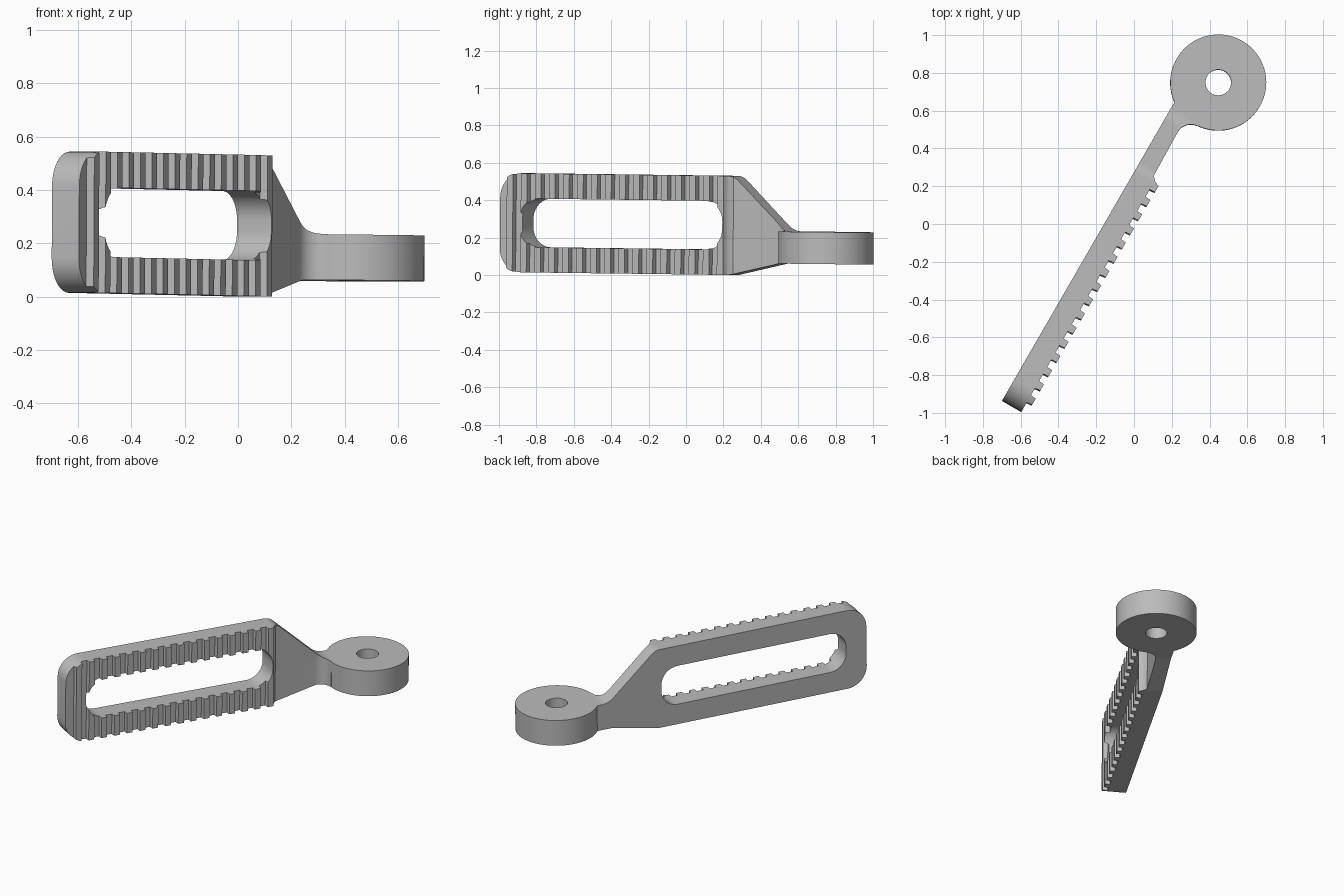
import bpy
import bmesh
from math import radians, cos, sin, tan, atan2
from mathutils import Matrix, Vector

old = bpy.data.objects.get("Cube")
if old:
    bpy.data.objects.remove(old)

# Single grey material
grey = bpy.data.materials.new("plain_grey")
grey.use_nodes = True
colour = (0.5, 0.5, 0.5, 1)
grey.diffuse_color = colour
grey.node_tree.nodes["Principled BSDF"].inputs["Base Color"].default_value = colour


def rounded(corners, steps=10):
    """Replace each (x, y, radius) corner with a tangent arc."""
    out = []
    for i, (x, y, r) in enumerate(corners):
        p = Vector((x, y))
        a = (Vector(corners[i - 1][:2]) - p).normalized()
        b = (Vector(corners[(i + 1) % len(corners)][:2]) - p).normalized()
        if r == 0:
            out.append(p)
            continue
        half = a.angle(b) / 2
        start = p + a * (r / tan(half))
        centre = p + (a + b).normalized() * (r / sin(half))
        sweep = (start - centre).angle_signed(p + b * (r / tan(half)) - centre)
        for k in range(steps + 1):
            turn = Matrix.Rotation(-sweep * k / steps, 2)
            out.append(centre + turn @ (start - centre))
    return out


def prism(name, outline, low, high, upright=False):
    """Extrude an outline along z, or along y when upright."""
    bm = bmesh.new()
    verts = [bm.verts.new((p[0], low, p[1]) if upright else (p[0], p[1], low))
             for p in outline]
    face = bm.faces.new(verts)
    new = bmesh.ops.extrude_face_region(bm, geom=[face])["geom"]
    shift = (0, high - low, 0) if upright else (0, 0, high - low)
    bmesh.ops.translate(bm, vec=shift, verts=[v for v in new if isinstance(v, bmesh.types.BMVert)])
    bmesh.ops.recalc_face_normals(bm, faces=bm.faces)
    mesh = bpy.data.meshes.new(name)
    bm.to_mesh(mesh)
    bm.free()
    mesh.materials.append(grey)
    obj = bpy.data.objects.new(name, mesh)
    bpy.context.scene.collection.objects.link(obj)
    return obj


def combine(target, tool, operation):
    """Apply a boolean and discard the tool."""
    mod = target.modifiers.new(operation, "BOOLEAN")
    mod.operation, mod.object, mod.solver = operation, tool, "EXACT"
    bpy.context.view_layer.update()
    graph = bpy.context.evaluated_depsgraph_get()
    mesh = bpy.data.meshes.new_from_object(target.evaluated_get(graph))
    target.modifiers.clear()
    target.data = mesh
    bpy.data.objects.remove(tool)


def circle(centre, radius, count):
    return [(centre[0] + radius * cos(radians(360 * k / count)),
             centre[1] + radius * sin(radians(360 * k / count))) for k in range(count)]


# Main dimensions: the arm runs along x with its teeth facing -y
FLOOR, TIP, PITCH = -0.118, -0.149, 0.0867
HEIGHT, RING_LOW, RING_HIGH = 0.53, 0.066, 0.237
RING = Vector((2.032, -0.149))
RING_R, HOLE_R = 0.254, 0.068

# Plan outline with the row of teeth
plan = [(0, 0), (0, FLOOR)]
for k in range(16):
    x = 0.055 + k * PITCH
    plan += [(x, FLOOR), (x + 0.003, TIP), (x + 0.041, TIP)]
    if k < 15:
        plan.append((x + 0.044, FLOOR))
plan += [(1.405, -0.125), (1.43, -0.1)]

# Fillet between the neck and the ring
fillet_r = 0.08
fillet = Vector((1.698, -0.095 - fillet_r))
end = atan2(RING.y - fillet.y, RING.x - fillet.x)
for k in range(13):
    a = radians(90) + (end - radians(90)) * k / 12
    plan.append((fillet.x + fillet_r * cos(a), fillet.y + fillet_r * sin(a)))
plan += [(1.88, -0.16), (1.88, 0)]
arm = prism("toothed_arm", plan, -0.1, HEIGHT + 0.1)

# Side profile: rounded end, flat frame, tapering neck
side = rounded([
    (-0.0, 0, 0.13), (1.41, 0, 0.08), (1.72, RING_LOW, 0.1), (1.95, RING_LOW, 0),
    (1.95, RING_HIGH, 0), (1.75, RING_HIGH, 0.12), (1.43, HEIGHT, 0.09), (-0.0, HEIGHT, 0.13)])
combine(arm, prism("side_profile", side, -0.3, 0.1, True), "INTERSECT")

# Long slot through the frame
slot = rounded([(0.138, 0.135, 0.11), (1.39, 0.135, 0.11),
                (1.39, 0.395, 0.11), (0.138, 0.395, 0.11)])
combine(arm, prism("slot_cutter", slot, -0.3, 0.1, True), "DIFFERENCE")

# Mounting ring and its hole
combine(arm, prism("ring", circle(RING, RING_R, 96), RING_LOW, RING_HIGH), "UNION")
combine(arm, prism("hole_cutter", circle(RING, HOLE_R, 48), -0.1, 0.4), "DIFFERENCE")

# Swing and tilt the finished arm into place
arm.data.transform(Matrix.Translation((-0.7, -0.938, 0.0155))
                   @ Matrix.Rotation(radians(60), 4, "Z")
                   @ Matrix.Rotation(0.011, 4, "Y"))
bpy.ops.object.select_all(action="DESELECT")
arm.select_set(True)
bpy.context.view_layer.objects.active = arm
bpy.ops.object.shade_smooth_by_angle(angle=radians(30))
